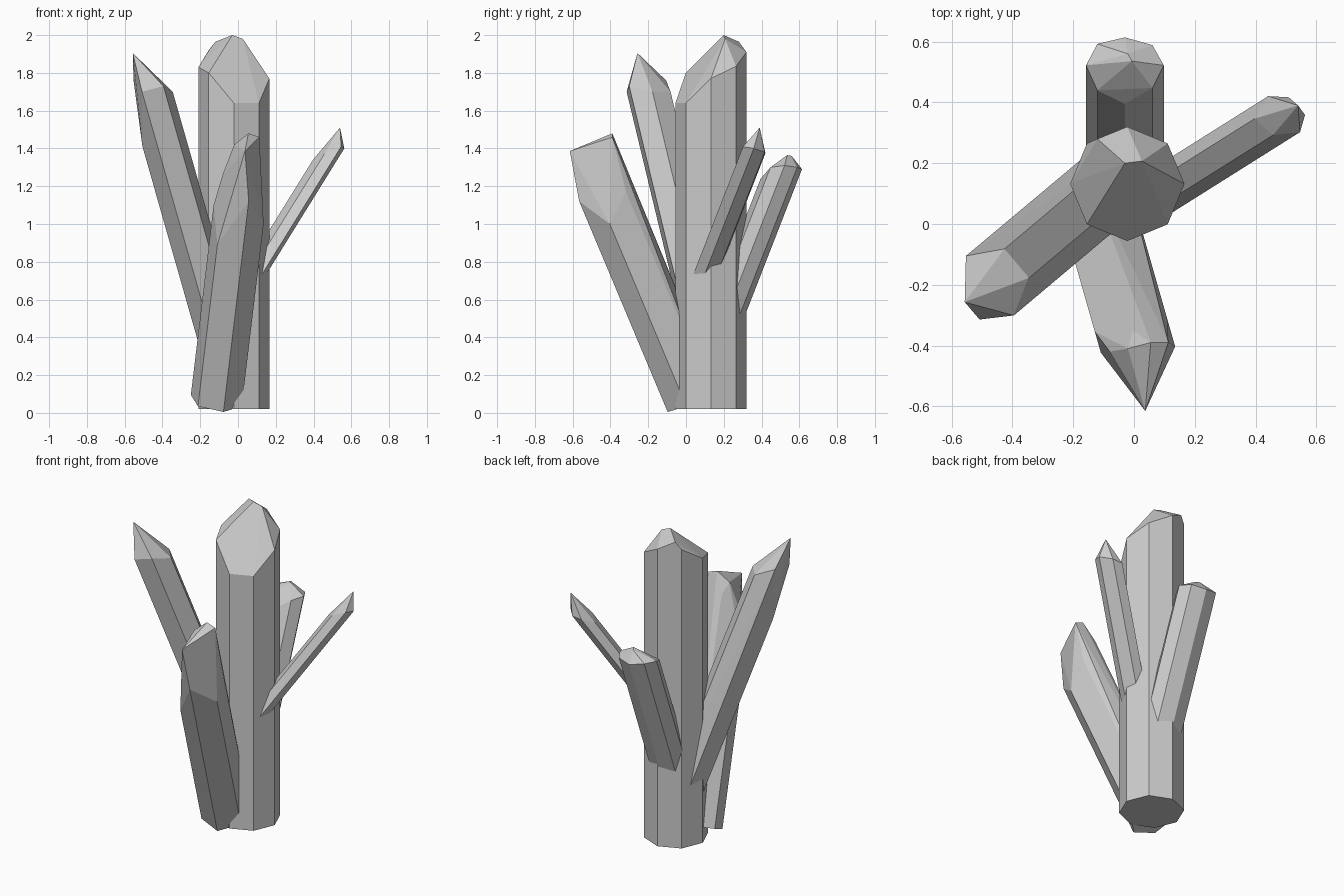
import bpy, bmesh, math
from mathutils import Vector

if "Cube" in bpy.data.objects:
    bpy.data.objects.remove(bpy.data.objects["Cube"])


def crystal(name, base, lean, rx, ry, phase, shoulders, tips):
    """Faceted prism along a leaning axis: each side edge stops at its own
    shoulder height, and a hull closes it over the tip points."""
    d = Vector(lean).normalized()
    u = Vector((-d.y, d.x, 0))
    u = u.normalized() if u.length > 1e-6 else Vector((-1, 0, 0))
    v = u.cross(d)
    n = len(shoulders)
    pts = [Vector(t) for t in tips]
    for i, z in enumerate(shoulders):
        a = math.radians(phase) + math.tau * i / n
        p = Vector(base) + u * rx * math.cos(a) + v * ry * math.sin(a)
        pts += [p, p + d * ((z - p.z) / d.z)]
    bm = bmesh.new()
    for p in pts:
        bm.verts.new(p)
    res = bmesh.ops.convex_hull(bm, input=bm.verts[:])
    junk = [g for g in res["geom_interior"] + res["geom_unused"]
            if isinstance(g, bmesh.types.BMVert)]
    bmesh.ops.delete(bm, geom=list(set(junk)), context='VERTS')
    # merge nearly flat triangles into clean facets
    bmesh.ops.dissolve_limit(bm, angle_limit=math.radians(3),
                             verts=bm.verts[:], edges=bm.edges[:])
    bmesh.ops.recalc_face_normals(bm, faces=bm.faces[:])
    mesh = bpy.data.meshes.new(name)
    bm.to_mesh(mesh)
    bm.free()
    ob = bpy.data.objects.new(name, mesh)
    bpy.context.collection.objects.link(ob)
    return ob


# upright octagonal main crystal
crystal("main_crystal", (-0.022, 0.132, 0.02), (0, 0, 1), 0.188, 0.188, 0,
        [1.83, 1.92, 1.91, 1.835, 1.77, 1.64, 1.64, 1.80],
        [(-0.03, 0.2, 2.0), (0.026, 0.207, 1.98), (-0.12, 0.28, 1.965)])

# tall crystal leaning to the front left
crystal("left_crystal", (-0.068, 0.138, 0.30), (-0.285, -0.24, 1), 0.125, 0.115, 0,
        [1.73, 1.70, 1.41, 1.56, 1.70, 1.70],
        [(-0.557, -0.257, 1.905), (-0.553, -0.105, 1.76)])

# thick crystal leaning to the front
crystal("front_crystal", (-0.115, 0.035, 0.065), (0.12, -0.42, 1), 0.139, 0.15, 30,
        [1.0, 1.12, 0.89, 1.10, 1.36, 1.17],
        [(0.037, -0.615, 1.386), (0.113, -0.39, 1.46), (0.055, -0.39, 1.48),
         (-0.02, -0.41, 1.42), (-0.08, -0.42, 1.265)])

# thin flattened crystal leaning to the back right
crystal("right_crystal", (0.083, 0.103, 0.73), (0.62, 0.39, 1), 0.078, 0.048, 0,
        [1.375, 1.38, 1.40, 1.41, 1.37, 1.34],
        [(0.54, 0.39, 1.51)])

# octagonal crystal leaning to the back
crystal("back_crystal", (-0.03, 0.217, 0.527), (0, 0.363, 0.932), 0.128, 0.093, 0,
        [1.31, 1.31, 1.29, 1.30, 1.31, 1.30, 1.24, 1.28],
        [(-0.007, 0.536, 1.365), (-0.02, 0.56, 1.36)])
